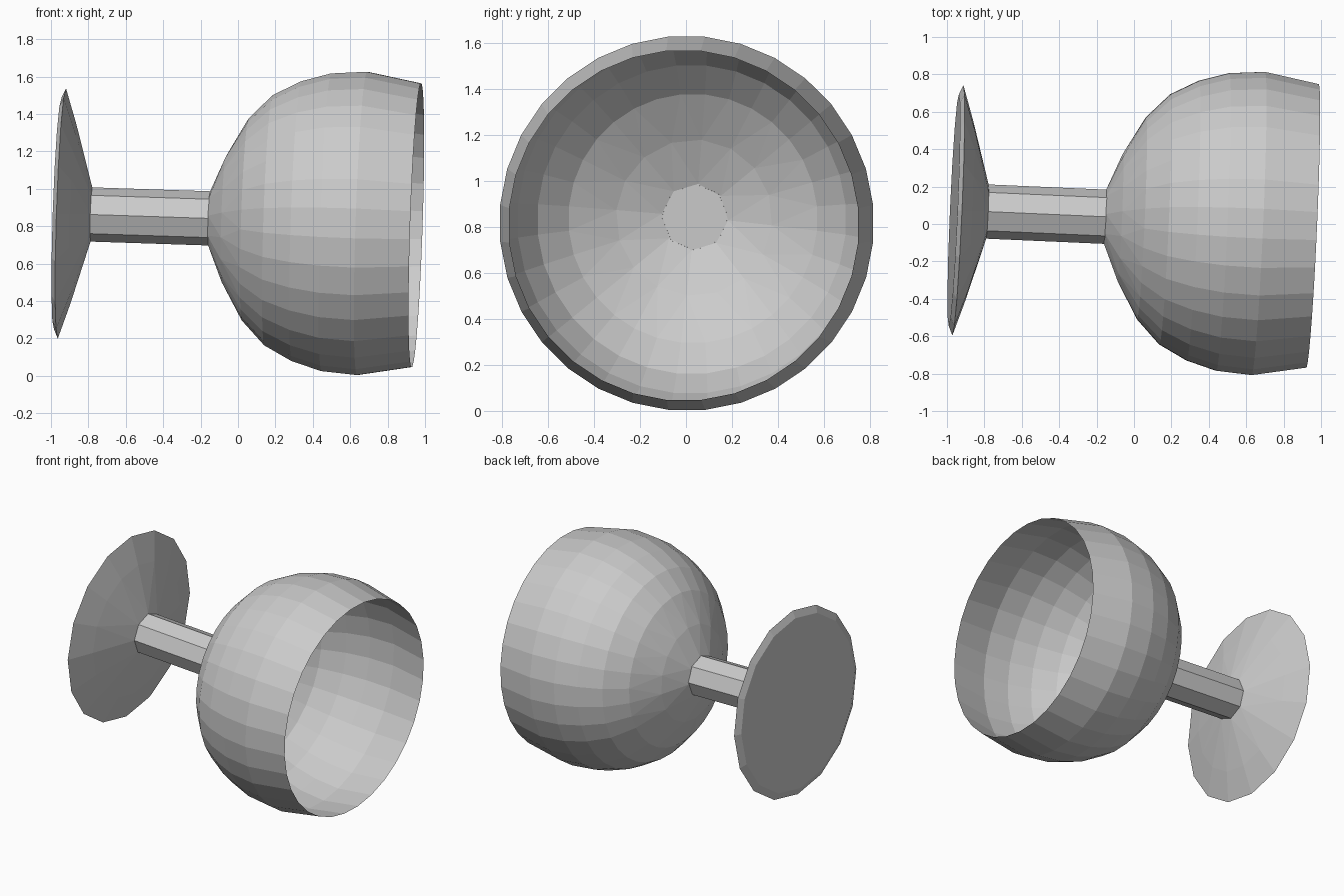
import bpy, bmesh, math
from mathutils import Vector

cube = bpy.data.objects.get("Cube")
if cube:
    bpy.data.objects.remove(cube, do_unlink=True)

grey = bpy.data.materials.new("plain grey")
grey.use_nodes = True
colour = (0.6, 0.6, 0.6, 1)
grey.diffuse_color = colour
grey.node_tree.nodes["Principled BSDF"].inputs["Base Color"].default_value = colour

# The goblet lies along x, tipped slightly off the axis
AXIS = Vector((1, -0.044, -0.033))
ORIGIN = Vector((0, 0.032, 0.837))


def turned_part(name, rings, phase=0, cap_first=False):
    """Faceted shell through rings of (distance along axis, radius, sides).
    Each ring has as many sides as the one before, or twice or half as many."""
    bm = bmesh.new()
    loops = []
    for t, r, n in rings:
        angles = [phase + math.tau * i / n for i in range(n)]
        loops.append([bm.verts.new((t, r * math.sin(a), r * math.cos(a))) for a in angles])
    for a, b in zip(loops, loops[1:]):
        low, high = (a, b) if len(a) <= len(b) else (b, a)
        n, m = len(low), len(high)
        for i in range(n):
            p, q = low[i], low[(i + 1) % n]
            if n == m:
                bm.faces.new((p, q, high[(i + 1) % m], high[i]))
            else:
                h0, h1, h2 = (high[(2 * i + k) % m] for k in range(3))
                for tri in ((p, h1, h0), (p, q, h1), (q, h2, h1)):
                    bm.faces.new(tri)
    if cap_first:
        bm.faces.new(loops[0])
    bmesh.ops.recalc_face_normals(bm, faces=bm.faces)
    mesh = bpy.data.meshes.new(name)
    bm.to_mesh(mesh)
    bm.free()
    mesh.materials.append(grey)
    obj = bpy.data.objects.new(name, mesh)
    obj.location = ORIGIN
    obj.rotation_mode = 'QUATERNION'
    obj.rotation_quaternion = AXIS.to_track_quat('X', 'Z')
    bpy.context.collection.objects.link(obj)
    return obj


# Foot: flat back, thin edge and shallow cone up to the stem
turned_part("foot", [(-0.965, 0.62, 16), (-0.943, 0.67, 16),
                     (-0.88, 0.475, 16), (-0.785, 0.145, 8)], cap_first=True)

# Stem: plain octagonal tube
turned_part("stem", [(-0.785, 0.145, 8), (-0.15, 0.145, 8)])

# Bowl: open thin shell, bulging and then drawing in at the rim
turned_part("bowl", [(-0.155, 0.145, 8), (-0.075, 0.34, 16), (0.04, 0.542, 32),
                     (0.165, 0.672, 32), (0.315, 0.752, 32), (0.475, 0.8, 32),
                     (0.665, 0.815, 32), (0.955, 0.762, 32)],
            phase=math.pi / 32, cap_first=True)
